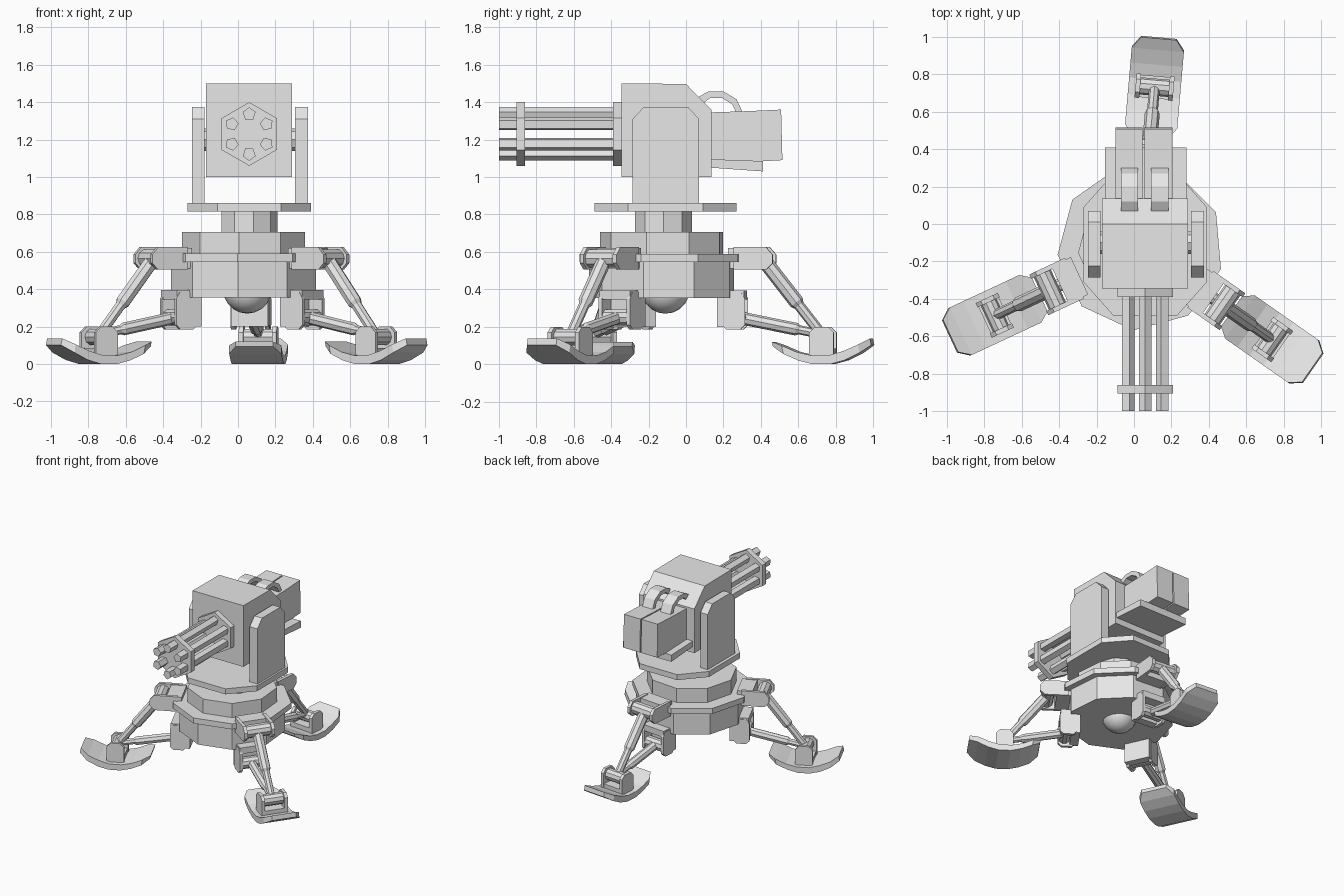
import bpy, bmesh, math
from mathutils import Matrix, Vector

if "Cube" in bpy.data.objects:
    bpy.data.objects.remove(bpy.data.objects["Cube"])

grey = bpy.data.materials.new("light grey")
grey.diffuse_color = (0.8, 0.8, 0.8, 1)
grey.use_nodes = True
grey.node_tree.nodes["Principled BSDF"].inputs["Base Color"].default_value = grey.diffuse_color
I = Matrix.Identity(4)
CX, CY = 0.035, -0.125      # middle of the tripod
GX, GZ = 0.06, 1.23         # axis of the gun


def finish(name, bm, mat=I):
    bmesh.ops.recalc_face_normals(bm, faces=bm.faces[:])
    bm.transform(mat)
    me = bpy.data.meshes.new(name)
    bm.to_mesh(me)
    bm.free()
    me.materials.append(grey)
    ob = bpy.data.objects.new(name, me)
    bpy.context.collection.objects.link(ob)
    return ob


def loft(name, rings, mat=I):
    """Skin a row of equal closed rings and cap both ends."""
    bm = bmesh.new()
    vs = [[bm.verts.new(p) for p in r] for r in rings]
    n = len(vs[0])
    for a, b in zip(vs, vs[1:]):
        for i in range(n):
            j = (i + 1) % n
            bm.faces.new((a[i], a[j], b[j], b[i]))
    bm.faces.new(vs[0])
    bm.faces.new(vs[-1])
    return finish(name, bm, mat)


def prism(name, pts, x0, x1, mat=I):
    """Side profile of (y, z) points, extruded along x."""
    return loft(name, [[(x, y, z) for y, z in pts] for x in (x0, x1)], mat)


def box(name, x0, x1, y0, y1, z0, z1, mat=I):
    return prism(name, [(y0, z0), (y1, z0), (y1, z1), (y0, z1)], x0, x1, mat)


def rod(name, a, b, r, sides, mat=I, turn=0, r2=None):
    """Polygonal cylinder between two points."""
    a, b = Vector(a), Vector(b)
    d = b - a
    up = Vector((0, 0, 1)) if abs(d.normalized().z) < 0.99 else Vector((0, 1, 0))
    u = d.cross(up).normalized()
    v = u.cross(d).normalized()
    rings = []
    for c, rad in ((a, r), (b, r if r2 is None else r2)):
        rings.append([c + rad * (math.cos(t) * u + math.sin(t) * v)
                      for t in (turn + 2 * math.pi * i / sides for i in range(sides))])
    return loft(name, rings, mat)


def disc(name, x, y, r, z0, z1, phase=25, sides=9):
    rings = []
    for z in (z0, z1):
        rings.append([(x + r * math.cos(t), y + r * math.sin(t), z) for t in
                      (math.radians(phase + 360 * i / sides) for i in range(sides))])
    return loft(name, rings)


# base drum
disc("lower_drum", CX, CY, 0.395, 0.355, 0.57)
disc("drum_ring", CX, CY, 0.445, 0.545, 0.59)
disc("upper_drum", CX, CY, 0.335, 0.58, 0.705)
disc("neck", GX - 0.003, -0.12, 0.154, 0.70, 0.82, 0)
bm = bmesh.new()
bmesh.ops.create_uvsphere(bm, u_segments=16, v_segments=10, radius=0.13)
for f in bm.faces:
    f.smooth = True
finish("belly_dome", bm, Matrix.Translation((0.05, -0.11, 0.4)))

# turntable with cut corners
table = [(-0.33, -0.2), (-0.17, -0.38), (0.17, -0.38), (0.33, -0.2),
         (0.33, 0.2), (0.17, 0.38), (-0.17, 0.38), (-0.33, 0.2)]
loft("turntable", [[(GX + x, -0.11 + y, z) for x, y in table] for z in (0.815, 0.86)])

# yoke arms
arm = [(-0.285, 0.86), (0.07, 0.86), (0.07, 1.31), (0.01, 1.375), (-0.225, 1.375), (-0.285, 1.31)]
prism("left_yoke", arm, -0.245, -0.18)
prism("right_yoke", arm, 0.305, 0.375)
rod("yoke_axle", (-0.2, -0.1, 1.2), (0.33, -0.1, 1.2), 0.06, 8)

# gun housing
prism("housing", [(-0.345, 1.0), (0.135, 1.0), (0.135, 1.36), (0, 1.497), (-0.345, 1.5)], -0.17, 0.29)

# barrel cluster
for name, y in (("rear_barrel_plate", -0.39), ("front_barrel_plate", -0.905)):
    rod(name, (GX, y, GZ), (GX, y + 0.045, GZ), 0.17, 6, turn=math.pi / 2)
for i in range(6):
    t = math.pi / 2 + i * math.pi / 3
    x, z = GX + 0.107 * math.cos(t), GZ + 0.107 * math.sin(t)
    rod("barrel", (x, -0.34, z), (x, -1.0, z), 0.036, 5, turn=math.pi - t)

# ammunition boxes, tray and feed belts
crate = [(0.13, 1.09), (0.335, 1.08), (0.515, 1.09), (0.508, 1.36), (0.335, 1.352), (0.13, 1.345)]
prism("left_ammo_box", crate, -0.1, 0.046)
prism("right_ammo_box", crate, 0.056, 0.205)
prism("ammo_tray", [(0.13, 1.05), (0.41, 1.03), (0.41, 1.085), (0.13, 1.095)], -0.155, 0.28)
belt = [(0.05, 1.38), (0.07, 1.43), (0.12, 1.457), (0.2, 1.457), (0.27, 1.415), (0.305, 1.34),
        (0.27, 1.34), (0.245, 1.39), (0.19, 1.423), (0.13, 1.423), (0.1, 1.40), (0.085, 1.36)]
prism("left_feed_belt", belt, -0.07, 0.022)
prism("right_feed_belt", belt, 0.092, 0.185)

# foot sections: radius, underside height, top height, half width
foot = [(0.595, 0.095, 0.12, 0.10), (0.65, 0.055, 0.10, 0.14), (0.73, 0.02, 0.065, 0.14),
        (0.81, 0.0, 0.047, 0.14), (0.90, 0.0, 0.047, 0.14), (0.98, 0.022, 0.07, 0.14),
        (1.06, 0.062, 0.105, 0.14), (1.12, 0.102, 0.138, 0.095)]


def chamfered(y0, y1, z0, z1, c):
    """Profile with both top corners cut."""
    return [(y0, z0), (y1, z0), (y1, z1 - c), (y1 - c, z1), (y0 + c, z1), (y0, z1 - c)]


def leg(angle):
    # local frame: y points outward, x sideways
    m = Matrix.Translation((CX, CY, 0)) @ Matrix.Rotation(math.radians(angle - 90), 4, 'Z')
    loft("foot", [[(-w, y + (lo - hi) * -0.2, lo), (w, y + (lo - hi) * -0.2, lo),
                   (w, y, hi), (-w, y, hi)] for y, lo, hi, w in foot], m)
    box("ankle_block", -0.09, 0.09, 0.80, 0.92, 0.03, 0.085, m)
    box("hip_block", -0.11, 0.11, 0.36, 0.475, 0.51, 0.62, m)
    box("knee_block", -0.1, 0.1, 0.3, 0.365, 0.2, 0.36, m)
    box("knee_cap", -0.1, 0.1, 0.325, 0.445, 0.345, 0.395, m)
    hip = [(0.39, 0.505), (0.565, 0.505), (0.60, 0.54), (0.60, 0.585), (0.565, 0.625), (0.39, 0.625)]
    knee = [(0.325, 0.21), (0.35, 0.185), (0.425, 0.185), (0.45, 0.21), (0.45, 0.35),
            (0.43, 0.385), (0.325, 0.385)]
    for s in (-1, 1):
        prism("ankle_cheek", chamfered(0.795, 0.925, 0.03, 0.2, 0.03), s * 0.077, s * 0.102, m)
        prism("hip_cheek", hip, s * 0.095, s * 0.12, m)
        prism("knee_cheek", knee, s * 0.08, s * 0.104, m)
    # hinge pins
    for name, y, z, r, w in (("ankle_pin", 0.86, 0.145, 0.046, 0.085),
                             ("hip_pin", 0.535, 0.565, 0.05, 0.1),
                             ("knee_pin", 0.405, 0.25, 0.045, 0.085)):
        rod(name, (-w, y, z), (w, y, z), r, 10, m)
    # struts: thick sleeve, then thin piston
    for name, a, b, k, r in (("upper", (0, 0.54, 0.56), (0, 0.86, 0.15), 0.56, 0.04),
                             ("lower", (0, 0.405, 0.25), (0, 0.85, 0.16), 0.7, 0.034)):
        a, b = Vector(a), Vector(b)
        rod(name + "_sleeve", a, a.lerp(b, k), r, 8, m)
        rod(name + "_collar", a.lerp(b, k), a.lerp(b, k + 0.04), r, 8, m, r2=r * 0.72)
        rod(name + "_piston", a.lerp(b, k), b, r * 0.72, 8, m)


for angle in (85, 205, 325):
    leg(angle)
